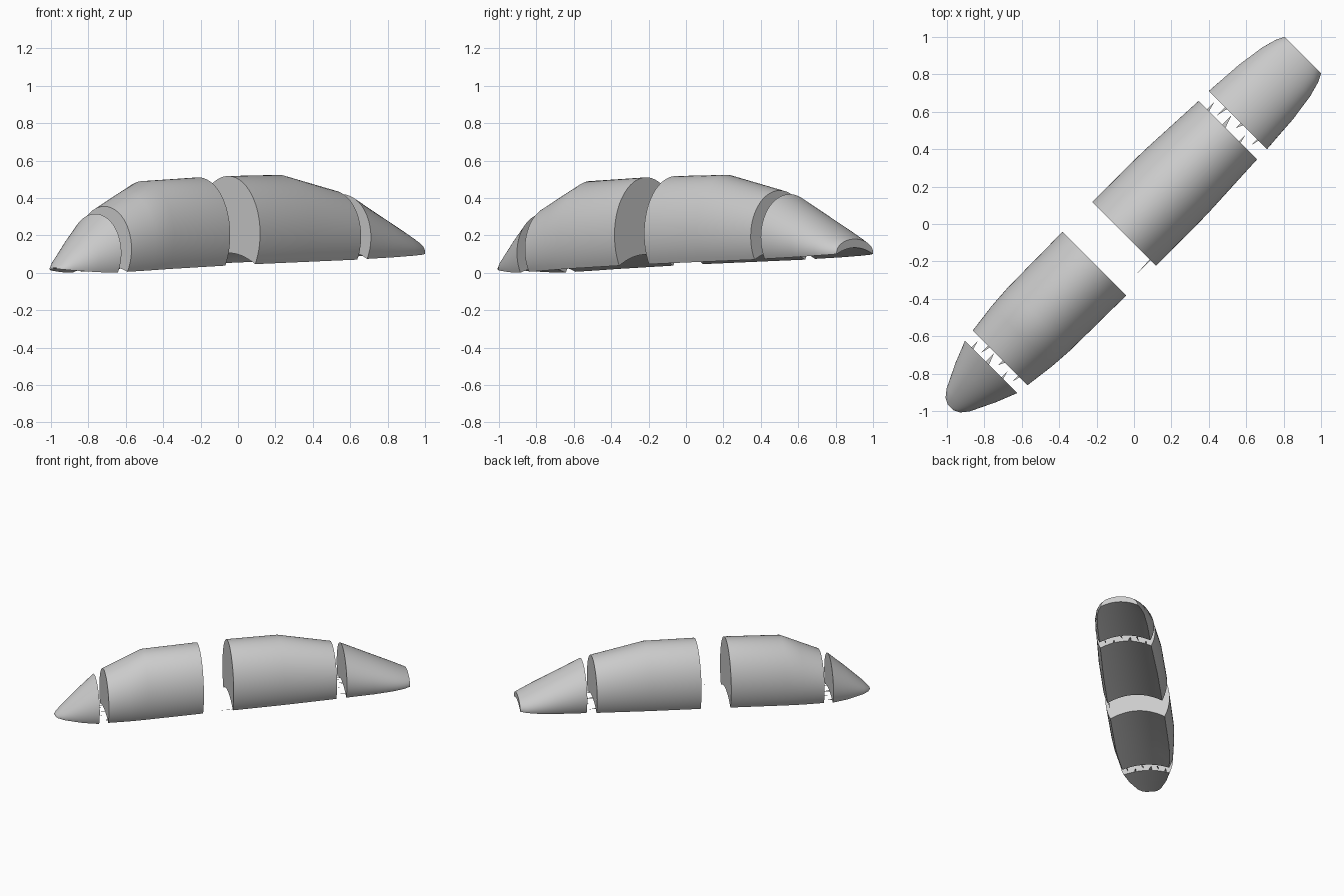
import bpy, bmesh, math, random
from mathutils import Matrix

if "Cube" in bpy.data.objects:
    bpy.data.objects.remove(bpy.data.objects["Cube"], do_unlink=True)

grey = bpy.data.materials.new("plain_grey")
grey.use_nodes = True
colour = (0.6, 0.6, 0.6, 1)
grey.diffuse_color = colour
grey.node_tree.nodes["Principled BSDF"].inputs["Base Color"].default_value = colour

# The hull runs along the diagonal between +x and +y
DIAGONAL = Matrix.Rotation(math.radians(45), 4, "Z")
STEPS = 48
BELLY = 16


def finish(bm, name):
    mesh = bpy.data.meshes.new(name)
    bm.transform(DIAGONAL)
    bm.to_mesh(mesh)
    bm.free()
    mesh.materials.append(grey)
    obj = bpy.data.objects.new(name, mesh)
    bpy.context.collection.objects.link(obj)
    return obj


def section(s, half, top, base, arch, tuck):
    """Elliptical dome whose sides tuck in below, over an arched underside."""
    under = math.radians(tuck)
    mid = (base + top * math.sin(under)) / (1 + math.sin(under))
    points = []
    for i in range(STEPS + 1):
        a = -under + (math.pi + 2 * under) * i / STEPS
        points.append((s, -half * math.cos(a), mid + (top - mid) * math.sin(a)))
    corner = half * math.cos(under)
    for i in range(1, BELLY):
        u = 1 - 2 * i / BELLY
        points.append((s, u * corner, base + arch * (1 - u * u)))
    return points


def loft(name, sections):
    bm = bmesh.new()
    rings = [[bm.verts.new(p) for p in section(*s)] for s in sections]
    for a, b in zip(rings, rings[1:]):
        for i in range(len(a)):
            j = (i + 1) % len(a)
            bm.faces.new((a[i], a[j], b[j], b[i]))
    bm.faces.new(rings[0][::-1])
    bm.faces.new(rings[-1])
    bmesh.ops.recalc_face_normals(bm, faces=bm.faces)
    obj = finish(bm, name)
    bpy.ops.object.select_all(action="DESELECT")
    obj.select_set(True)
    bpy.context.view_layer.objects.active = obj
    bpy.ops.object.shade_smooth_by_angle(angle=math.radians(35))


# Hull pieces: station, half width, top, base, underside arch, side tuck
loft("nose_piece", [
    (-1.386, 0.022, 0.028, 0.02, 0.002, 3), (-1.37, 0.055, 0.045, 0.017, 0.004, 5),
    (-1.33, 0.087, 0.088, 0.012, 0.008, 10), (-1.2, 0.15, 0.21, 0.003, 0.018, 22),
    (-1.08, 0.198, 0.315, 0.0, 0.03, 30)])
loft("front_body", [
    (-1.012, 0.207, 0.355, 0.005, 0.035), (-0.85, 0.228, 0.43, 0.013, 0.042),
    (-0.72, 0.237, 0.49, 0.02, 0.05), (-0.3, 0.241, 0.51, 0.038, 0.06)]
    and [(s, w, top, base, arch, 32) for s, w, top, base, arch in (
        (-1.012, 0.207, 0.355, 0.005, 0.035), (-0.85, 0.228, 0.43, 0.013, 0.042),
        (-0.72, 0.237, 0.49, 0.02, 0.05), (-0.3, 0.241, 0.51, 0.038, 0.06))])
loft("rear_body", [
    (-0.075, 0.242, 0.517, 0.046, 0.06, 32), (0.31, 0.24, 0.523, 0.058, 0.057, 32),
    (0.71, 0.221, 0.44, 0.07, 0.05, 30)])
loft("tail_piece", [
    (0.785, 0.22, 0.42, 0.074, 0.05, 30), (1.0, 0.205, 0.314, 0.083, 0.045, 24),
    (1.15, 0.183, 0.241, 0.091, 0.04, 15), (1.23, 0.161, 0.202, 0.096, 0.037, 9),
    (1.277, 0.138, 0.18, 0.1, 0.034, 5)])


def tatters(name, start, end, base, arch, half, count):
    """Thin torn slivers left on the underside at a break."""
    random.seed(4)
    bm = bmesh.new()
    for i in range(count):
        root, tip = (start, end) if i % 2 else (end, start)
        t = half * (-1 + 2 * (i + 0.5) / count)
        z = base + arch * (1 - (t / half) ** 2)
        reach = root + (tip - root) * random.uniform(0.5, 0.95)
        w = random.uniform(0.005, 0.014)
        corners = [(root, t - w, z), (root, t + w, z), (reach, t + w, z)]
        bm.faces.new([bm.verts.new(p) for p in corners])
    finish(bm, name)


tatters("nose_break_slivers", -1.08, -1.012, 0.004, 0.03, 0.17, 6)
tatters("tail_break_slivers", 0.71, 0.785, 0.072, 0.05, 0.18, 6)

# Thin strip trailing from the rear body into the middle gap
bm = bmesh.new()
strip = [(-0.075, 0.193), (-0.075, 0.2), (-0.2, 0.2)]
bm.faces.new([bm.verts.new((s, -t, 0.05)) for s, t in strip])
finish(bm, "middle_break_sliver")
